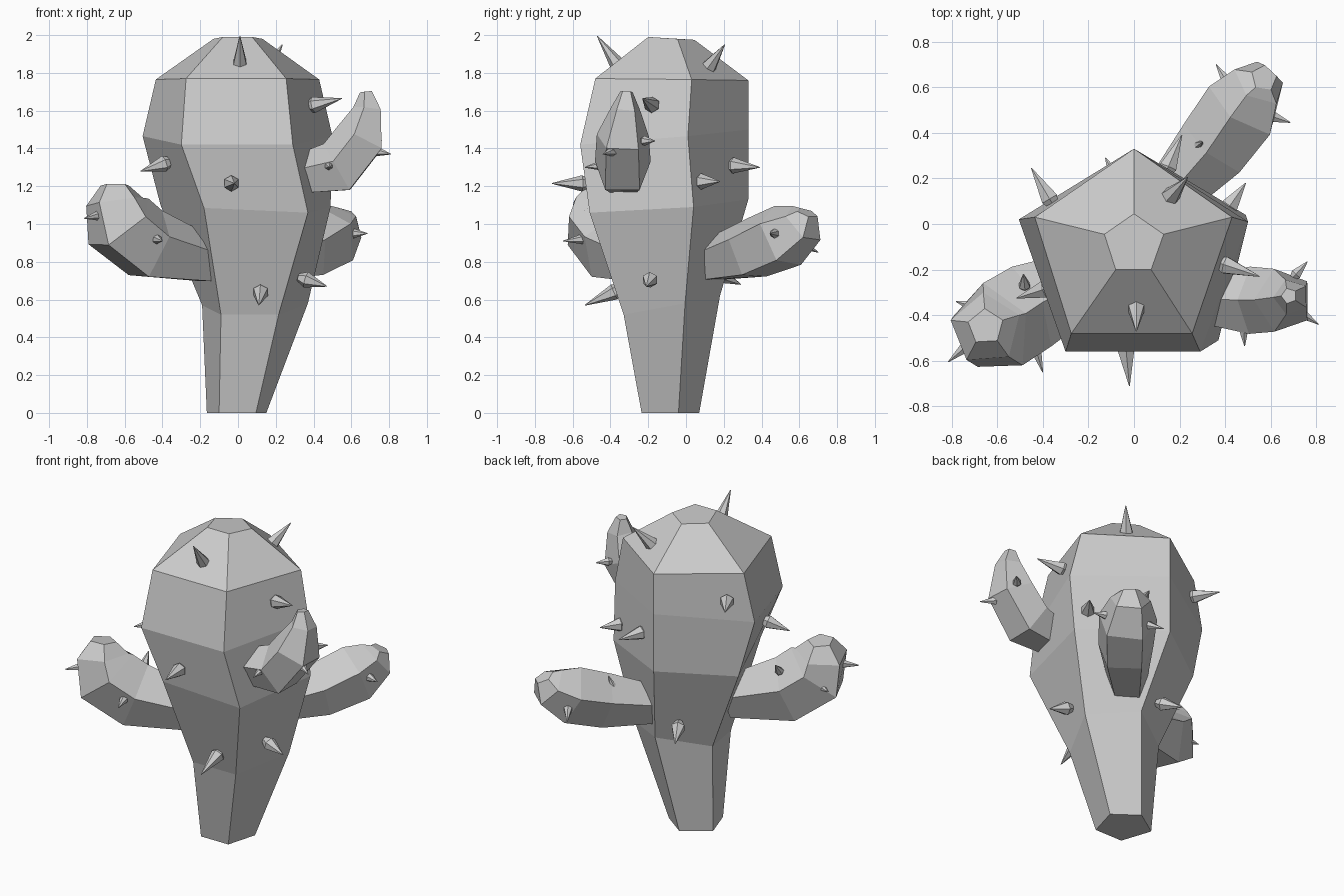
import bpy, bmesh, math
from mathutils import Vector


def skin(bm, rings):
    """Bridge equal-sized vertex rings and cap both ends."""
    loops = [[bm.verts.new(p) for p in ring] for ring in rings]
    n = len(loops[0])
    for a, b in zip(loops, loops[1:]):
        for i in range(n):
            j = (i + 1) % n
            bm.faces.new((a[i], a[j], b[j], b[i]))
    bm.faces.new(loops[0][::-1])
    bm.faces.new(loops[-1])


def finish(name, bm):
    bmesh.ops.recalc_face_normals(bm, faces=bm.faces[:])
    mesh = bpy.data.meshes.new(name)
    bm.to_mesh(mesh)
    bm.free()
    bpy.context.collection.objects.link(bpy.data.objects.new(name, mesh))


def tube_ring(c, axis, r, sides, up):
    """Regular ring around an axis, with a corner on the 'up' side."""
    side = axis.cross(up).normalized()
    top = side.cross(axis).normalized()
    return [c + r * (math.cos(t) * top + math.sin(t) * side)
            for t in (2 * math.pi * i / sides for i in range(sides))]


# Five-sided trunk: front left, front right, right, back, left corner per level
trunk = [
    [(-.10, -.235, 0), (.095, -.235, 0), (.15, -.04, 0), (0, .07, 0), (-.165, -.04, 0)],
    [(-.09, -.33, .52), (.215, -.33, .52), (.37, -.005, .58), (.095, .18, .62), (-.19, 0, .57)],
    [(-.18, -.51, 1.085), (.37, -.51, 1.06), (.49, .04, 1.09), (0, .33, 1.13), (-.41, .05, 1.1)],
    [(-.30, -.56, 1.42), (.29, -.56, 1.42), (.50, .01, 1.465), (0, .33, 1.5), (-.505, .02, 1.465)],
    [(-.275, -.48, 1.77), (.255, -.48, 1.77), (.43, .03, 1.765), (0, .33, 1.76), (-.435, .03, 1.765)],
    [(-.08, -.2, 1.99), (.075, -.2, 1.99), (.13, -.045, 1.98), (0, .045, 1.975), (-.13, -.045, 1.98)],
]
bm = bmesh.new()
skin(bm, trunk)
finish("trunk", bm)

# Curved arms: x, y, z, radius along the path
arms = {
    "left_arm": [(-.15, -.22, .80, .13), (-.47, -.37, .88, .205), (-.62, -.46, 1.0, .21),
                 (-.65, -.46, 1.12, .16), (-.65, -.45, 1.205, .08)],
    "right_arm": [(.30, -.33, 1.25, .11), (.53, -.335, 1.29, .155), (.655, -.335, 1.45, .145),
                  (.69, -.32, 1.61, .08), (.68, -.315, 1.70, .035)],
    "back_arm": [(.15, .12, .80, .12), (.35, .34, .86, .17), (.48, .51, .93, .18),
                 (.55, .62, 1.0, .125), (.57, .64, 1.06, .06)],
}
for name, path in arms.items():
    pts = [Vector(p[:3]) for p in path]
    out = (pts[1] - pts[0]).to_2d().normalized()
    up = Vector((-out.x, -out.y, .6))
    rings = []
    for i, c in enumerate(pts):
        axis = (pts[min(i + 1, len(pts) - 1)] - pts[max(i - 1, 0)]).normalized()
        rings.append(tube_ring(c, axis, path[i][3], 5, up))
    bm = bmesh.new()
    skin(bm, rings)
    finish(name, bm)

# Spikes: base point, tip point
trunk_spikes = [
    ((.01, -.36, 1.84), (.01, -.47, 1.995)), ((.16, .12, 1.83), (.235, .205, 1.95)),
    ((.40, -.18, 1.63), (.55, -.23, 1.665)), ((-.035, -.55, 1.215), (-.02, -.71, 1.215)),
    ((.12, -.38, .64), (.11, -.535, .57)), ((.36, -.19, .705), (.47, -.21, .67)),
    ((-.39, -.285, 1.32), (-.515, -.325, 1.28)), ((.15, .25, 1.31), (.21, .39, 1.3)),
    ((.42, .08, 1.225), (.49, .18, 1.225)), ((-.37, .11, 1.6), (-.45, .245, 1.6)),
    ((-.07, .18, .73), (-.125, .29, .68)),
]
arm_spikes = [
    ((-.74, -.54, 1.045), (-.815, -.605, 1.03)), ((-.43, -.55, .92), (-.4, -.65, .91)),
    ((-.71, -.36, .96), (-.78, -.34, .95)), ((-.48, -.27, 1.03), (-.485, -.22, 1.09)),
    ((.73, -.39, 1.385), (.81, -.44, 1.37)), ((.48, -.45, 1.31), (.485, -.535, 1.3)),
    ((.71, -.22, 1.44), (.76, -.165, 1.44)), ((.61, .47, .95), (.685, .445, .95)),
    ((.41, .62, .89), (.36, .70, .85)), ((.28, .34, .95), (.30, .36, 1.03)),
]
for name, spikes, r in (("trunk_spikes", trunk_spikes, .043), ("arm_spikes", arm_spikes, .027)):
    bm = bmesh.new()
    for base, tip in spikes:
        b, t = Vector(base), Vector(tip)
        d = (t - b).normalized()
        up = Vector((0, 0, 1)) if abs(d.z) < .9 else Vector((0, 1, 0))
        skin(bm, [tube_ring(b - d * r, d, r * .5, 6, up),
                  tube_ring(b, d, r, 6, up), tube_ring(t, d, .002, 6, up)])
    finish(name, bm)
